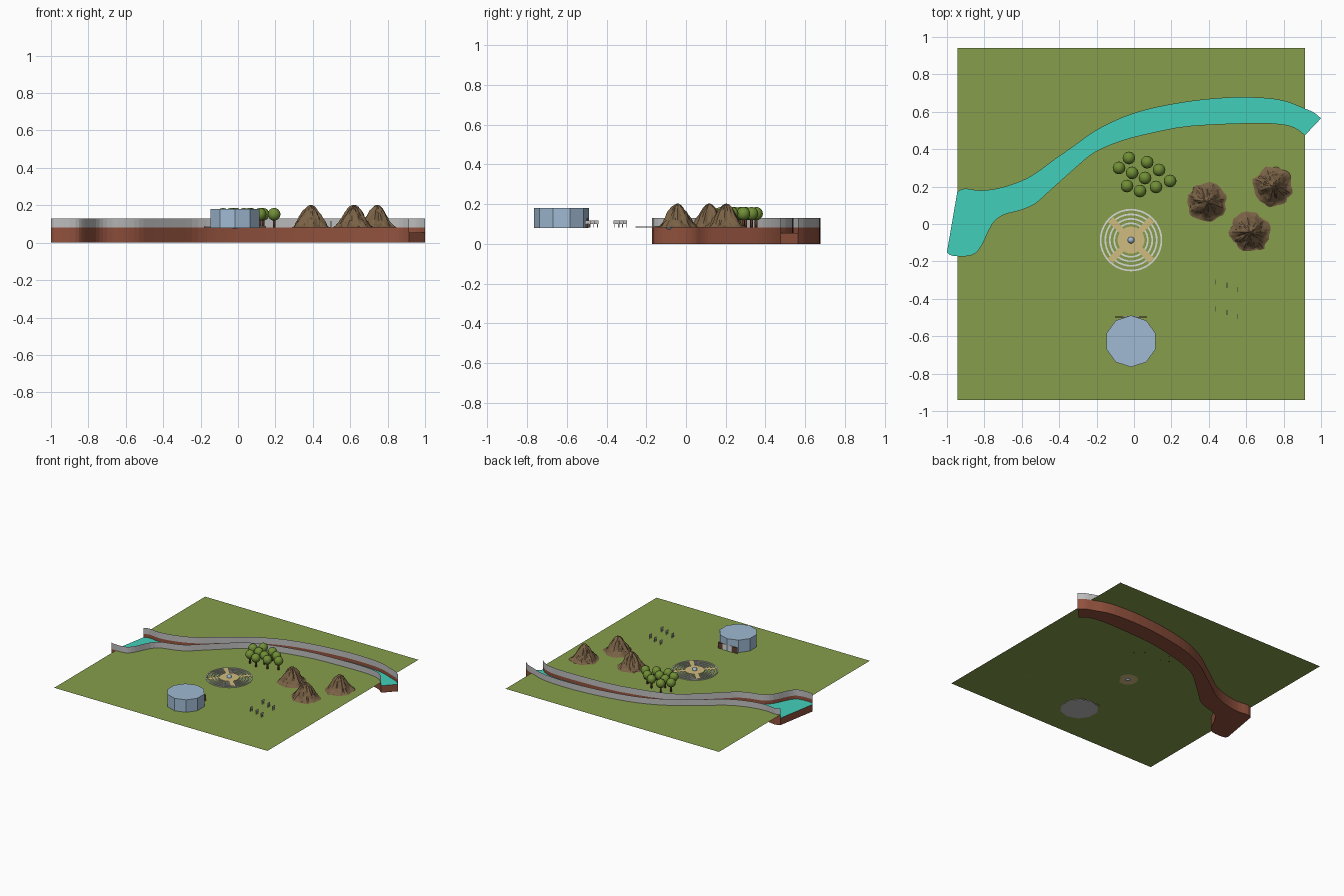
import bpy, bmesh, math
from mathutils import Vector, Matrix, noise

if "Cube" in bpy.data.objects:
    bpy.data.objects.remove(bpy.data.objects["Cube"])

G = 0.082          # ground level
WATER, RIM = 0.055, 0.13

def material(name, rgb):
    m = bpy.data.materials.new(name)
    lin = [((c / 255 + 0.055) / 1.055) ** 2.4 for c in rgb]
    m.diffuse_color = (*lin, 1)
    m.use_nodes = True
    m.node_tree.nodes["Principled BSDF"].inputs["Base Color"].default_value = m.diffuse_color
    return m

GRASS = material("grass green", (134, 158, 76))
TEAL = material("water teal", (66, 207, 187))
BRICK = material("red brown", (146, 82, 62))
GREY = material("wall grey", (190, 190, 190))
BLUE = material("pale blue", (160, 186, 210))
TAN = material("path tan", (208, 188, 128))
ROCK = material("rock brown", (122, 98, 70))
LEAF = material("leaf green", (112, 142, 54))
BARK = material("bark brown", (98, 62, 46))
WHITE = material("off white", (218, 218, 214))

def finish(name, bm, mat, smooth=False):
    me = bpy.data.meshes.new(name)
    bm.to_mesh(me)
    bm.free()
    me.materials.append(mat)
    for p in me.polygons:
        p.use_smooth = smooth
    ob = bpy.data.objects.new(name, me)
    bpy.context.collection.objects.link(ob)
    return ob

def strip(name, a, b, mat):
    """Quad strip between two equally long point rows."""
    bm = bmesh.new()
    va = [bm.verts.new(p) for p in a]
    vb = [bm.verts.new(p) for p in b]
    for i in range(len(a) - 1):
        bm.faces.new((va[i], va[i + 1], vb[i + 1], vb[i]))
    return finish(name, bm, mat)

def box(name, x, y, z, mat):
    """Box from (min, max) pairs."""
    bm = bmesh.new()
    bmesh.ops.create_cube(bm, size=1)
    for v in bm.verts:
        v.co = Vector([r[0] if c < 0 else r[1] for c, r in zip(v.co, (x, y, z))])
    return finish(name, bm, mat)

def cylinder(name, x, y, z0, z1, r, n, mat, smooth=False):
    bm = bmesh.new()
    bmesh.ops.create_cone(bm, cap_ends=True, segments=n, radius1=r, radius2=r, depth=z1 - z0,
                          matrix=Matrix.Translation((x, y, (z0 + z1) / 2)))
    return finish(name, bm, mat, smooth)

def catmull(pts, steps=3):
    p = [Vector(q) for q in pts]
    p = [p[0]] + p + [p[-1]]
    out = []
    for i in range(1, len(p) - 2):
        a, b, c, d = p[i - 1:i + 3]
        for k in range(steps):
            t = k / steps
            out.append(0.5 * (2 * b + (c - a) * t + (2 * a - 5 * b + 4 * c - d) * t * t
                              + (3 * b - a - 3 * c + d) * t ** 3))
    return out + [p[-1]]

# River banks
south = catmull([(-1, -.15), (-.97, -.17), (-.87, -.165), (-.82, -.12), (-.76, 0), (-.70, .05),
                 (-.61, .075), (-.53, .11), (-.45, .18), (-.31, .305), (-.21, .385), (-.07, .445),
                 (.09, .487), (.30, .525), (.62, .54), (.78, .535), (.86, .515), (.915, .475)])
north = catmull([(-.945, .17), (-.905, .187), (-.82, .177), (-.72, .19), (-.61, .225), (-.53, .267),
                 (-.42, .347), (-.315, .42), (-.21, .495), (-.07, .565), (.085, .615), (.30, .655),
                 (.515, .675), (.70, .672), (.81, .655), (.89, .625), (.955, .6), (1, .565)])

def at(pts, z):
    return [(p.x, p.y, z) for p in pts]

strip("river_water", at(south, WATER), at(north, WATER), TEAL)
strip("river_bed", at(north, 0), at(south, 0), BRICK)
for name, bank in (("south", south), ("north", north)):
    strip(name + "_channel_side", at(bank, 0), at(bank, G), BRICK)
    strip(name + "_flood_wall", at(bank, G), at(bank, RIM), GREY)
for name, i in (("west", 0), ("east", -1)):
    end = [north[i], south[i]]
    strip(name + "_channel_end", at(end, 0), at(end, WATER), BRICK)

# Ground, one sheet on each side of the river
X0, X1, Y = -0.945, 0.915, 0.94
for name, bank, y0, y1, edge in (("south", south, -.171, .475, -Y), ("north", north, .17, .616, Y)):
    row = [Vector((X0, y0))] + [p for p in bank if X0 + .002 < p.x < X1 - .002] + [Vector((X1, y1))]
    far = [Vector((p.x, edge)) for p in row]
    a, b = (far, row) if edge < 0 else (row, far)
    strip(name + "_ground", at(a, G), at(b, G), GRASS)

# Ten-sided hall with a doorway on the back
HX, HY = -0.016, -0.627
cylinder("hall", HX, HY, G, 0.18, 0.138, 10, BLUE)
cylinder("hall_floor", HX, HY, G - .003, G, 0.137, 10, GREY)
box("door_surround", (HX - .085, HX + .085), (-.5, -.494), (G, G + .045), BARK)
box("door_panel", (HX - .042, HX + .042), (-.496, -.492), (G, G + .047), WHITE)

# Round plaza: concentric rings, diagonal paths, centre ball
PX, PY = -0.016, -0.086
for r in (.167, .142, .118, .094):
    bm = bmesh.new()
    n = 40
    prof = [(r - .009, G), (r - .009, G + .006), (r, G + .006), (r, G)]
    rings = [[bm.verts.new((PX + q * math.cos(math.tau * i / n), PY + q * math.sin(math.tau * i / n), z))
              for q, z in prof] for i in range(n)]
    for i in range(n):
        a, b = rings[i], rings[(i + 1) % n]
        for k in range(3):
            bm.faces.new((a[k], a[k + 1], b[k + 1], b[k]))
    finish("plaza_ring", bm, WHITE)
cylinder("plaza_disc", PX, PY, G, G + .007, .072, 32, TAN)
for k in range(4):
    bm = bmesh.new()
    rot = Matrix.Translation((PX, PY, G + .008)) @ Matrix.Rotation(math.pi / 4 + k * math.pi / 2, 4, 'Z')
    bm.faces.new([bm.verts.new(rot @ Vector((x, y, 0)))
                  for x, y in ((.05, -.014), (.155, -.019), (.155, .019), (.05, .014))])
    finish("plaza_path", bm, TAN)
bm = bmesh.new()
bmesh.ops.create_uvsphere(bm, u_segments=16, v_segments=8, radius=.018,
                          matrix=Matrix.Translation((PX, PY, G + .008)))
finish("plaza_ball", bm, BLUE, True)

# Grove
for x, y in ((-.027, .353), (.07, .33), (-.08, .30), (-.01, .273), (.134, .289), (.059, .246),
             (.193, .23), (-.037, .203), (.032, .176), (.118, .198)):
    cylinder("tree_trunk", x, y, G, .13, .007, 8, BARK, True)
    bm = bmesh.new()
    bmesh.ops.create_uvsphere(bm, u_segments=12, v_segments=8, radius=.034,
                              matrix=Matrix.Translation((x, y, .152)))
    finish("tree_crown", bm, LEAF, True)

# Rocky hills: bell profile roughened with noise
for k, (x, y) in enumerate(((.39, .118), (.743, .203), (.62, -.043))):
    bm = bmesh.new()
    n, m = 36, 14
    top = bm.verts.new((x, y, .203))
    prev = None
    for j in range(1, m + 1):
        t = j / m
        ring = []
        for i in range(n):
            a = math.tau * i / n
            d = Vector((math.cos(a), math.sin(a), 0))
            s = noise.noise(d * 2.5 + Vector((k * 7, 0, t * 2))) + .5 * noise.noise(d * 6 + Vector((0, k * 5, t * 6)))
            r = .105 * t * (1 + .16 * s)
            h = .121 * (.5 + .5 * math.cos(math.pi * t ** 1.05)) * .8 + .121 * (1 - t) * .2
            h += .010 * math.sin(math.pi * t) * s
            ring.append(bm.verts.new((x + r * d.x, y + r * d.y, G + max(h, 0))))
        for i in range(n):
            i2 = (i + 1) % n
            if prev:
                bm.faces.new((prev[i], ring[i], ring[i2], prev[i2]))
            else:
                bm.faces.new((top, ring[i], ring[i2]))
        prev = ring
    finish("rocky_hill", bm, ROCK)

# Two rows of three small signboards on legs
for dy in (0, -.145):
    for x, y in ((.435, -.31), (.497, -.328), (.555, -.35)):
        y += dy
        box("signboard", (x - .002, x + .002), (y - .014, y + .014), (.1, .117), GREY)
        for s in (-.009, .009):
            box("signboard_leg", (x - .002, x + .002), (y + s - .002, y + s + .002), (G, .1), GREY)
